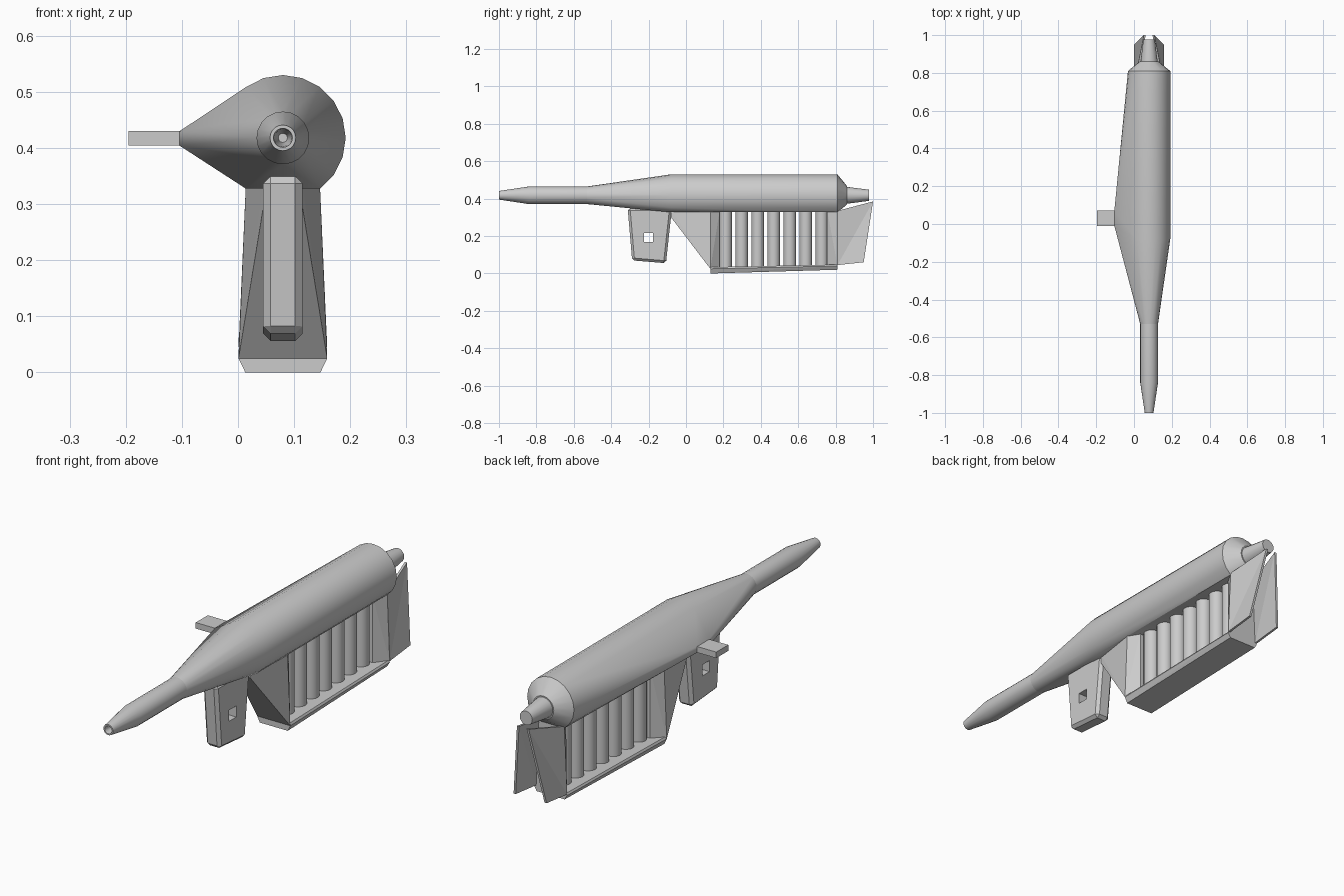
import bpy, bmesh
from math import sin, cos, pi, radians

if "Cube" in bpy.data.objects:
    bpy.data.objects.remove(bpy.data.objects["Cube"])

CX, CZ, SIDES = 0.08, 0.418, 20


def finish(name, bm, smooth=None):
    bmesh.ops.recalc_face_normals(bm, faces=bm.faces)
    me = bpy.data.meshes.new(name)
    bm.to_mesh(me)
    bm.free()
    ob = bpy.data.objects.new(name, me)
    bpy.context.collection.objects.link(ob)
    if smooth:
        bpy.ops.object.select_all(action='DESELECT')
        ob.select_set(True)
        bpy.context.view_layer.objects.active = ob
        bpy.ops.object.shade_smooth_by_angle(angle=radians(smooth))
    return ob


def ring(y, r):
    return [(CX + r * cos(2 * pi * i / SIDES), y, CZ + r * sin(2 * pi * i / SIDES))
            for i in range(SIDES)]


def hull(name, pts, smooth=None):
    bm = bmesh.new()
    for p in pts:
        bm.verts.new(p)
    res = bmesh.ops.convex_hull(bm, input=bm.verts)
    junk = {g for g in res['geom_interior'] + res['geom_unused']
            if isinstance(g, bmesh.types.BMVert)}
    bmesh.ops.delete(bm, geom=list(junk), context='VERTS')
    bmesh.ops.dissolve_limit(bm, angle_limit=0.01, verts=bm.verts, edges=bm.edges)
    return finish(name, bm, smooth)


def lathe(name, profile):
    bm = bmesh.new()
    rings = [[bm.verts.new(p) for p in ring(y, r)] for y, r in profile]
    for a, b in zip(rings, rings[1:]):
        for i in range(SIDES):
            j = (i + 1) % SIDES
            bm.faces.new((a[i], a[j], b[j], b[i]))
    bm.faces.new(rings[0])
    bm.faces.new(rings[-1])
    return finish(name, bm, 30)


def box(x0, x1, y0, y1, z0, z1):
    return [(x, y, z) for x in (x0, x1) for y in (y0, y1) for z in (z0, z1)]


def sym(rows):
    """Points mirrored about the centre line, from (half width, y, z)."""
    return [(CX + s * w, y, z) for w, y, z in rows for s in (-1, 1)]


# body with flat underside and side bulge
body = ring(-0.53, 0.047) + ring(0.86, 0.05)
for y in (-0.08, 0.81):
    body += [p for p in ring(y, 0.112) if p[2] > 0.32]
body += box(-0.104, -0.09, -0.01, 0.07, 0.404, 0.43)
hull("body", body, 30)

# barrel and rear nozzle
lathe("barrel", [(-0.9, 0.008), (-0.985, 0.015), (-1.0, 0.017), (-1.0, 0.023),
                 (-0.84, 0.047), (-0.5, 0.047)])
lathe("rear_nozzle", [(0.84, 0.046), (0.86, 0.045), (0.978, 0.03)])

# side handle
hull("side_handle", box(-0.195, -0.08, -0.01, 0.072, 0.404, 0.43))

# lower tray, front and rear supports
hull("tray", sym([(0.067, 0.13, 0.0), (0.079, 0.13, 0.025), (0.074, 0.13, 0.034),
                  (0.067, 0.81, 0.02), (0.079, 0.81, 0.04), (0.074, 0.81, 0.048)]))
hull("front_wedge", sym([(0.034, -0.08, 0.3), (0.034, -0.08, 0.34), (0.079, 0.13, 0.025),
                         (0.066, 0.13, 0.335), (0.035, 0.18, 0.03), (0.035, 0.18, 0.335)]))
hull("rear_post", sym([(0.035, 0.755, 0.04), (0.035, 0.755, 0.335),
                       (0.078, 0.81, 0.04), (0.066, 0.81, 0.335)]))

# row of vertical tubes
for k in range(7):
    y = 0.212 + k * 0.0857
    bm = bmesh.new()
    bmesh.ops.create_cone(bm, cap_ends=True, segments=16, radius1=0.034, radius2=0.034, depth=0.31)
    bmesh.ops.translate(bm, verts=bm.verts, vec=(CX, y, 0.185))
    finish(f"tube_{k + 1}", bm, 40)

# splayed tail plates
for s, label in ((-1, "left"), (1, "right")):
    bm = bmesh.new()
    outer = [(0.079, 0.81, 0.045), (0.079, 0.95, 0.06), (0.028, 1.0, 0.385), (0.066, 0.81, 0.335)]
    o, n = [[bm.verts.new((CX + s * (w - t), y, z)) for w, y, z in outer] for t in (0, 0.01)]
    for a, b, c, d in (o, n):
        bm.faces.new((a, b, c))
        bm.faces.new((a, c, d))
    for i in range(4):
        j = (i + 1) % 4
        bm.faces.new((o[i], o[j], n[j], n[i]))
    finish(f"tail_plate_{label}", bm)

# front grip with square hole
grip = hull("front_grip", sym([(0.035, -0.312, 0.35), (0.035, -0.288, 0.07),
                               (0.035, -0.107, 0.055), (0.035, -0.075, 0.35)]))
bevel = grip.modifiers.new("bevel", 'BEVEL')
bevel.width, bevel.segments = 0.013, 1
cutter = hull("grip_hole_cutter", box(-0.05, 0.2, -0.225, -0.176, 0.168, 0.216))
cutter.hide_render = True
cutter.hide_viewport = True
cut = grip.modifiers.new("hole", 'BOOLEAN')
cut.operation, cut.object, cut.solver = 'DIFFERENCE', cutter, 'EXACT'
